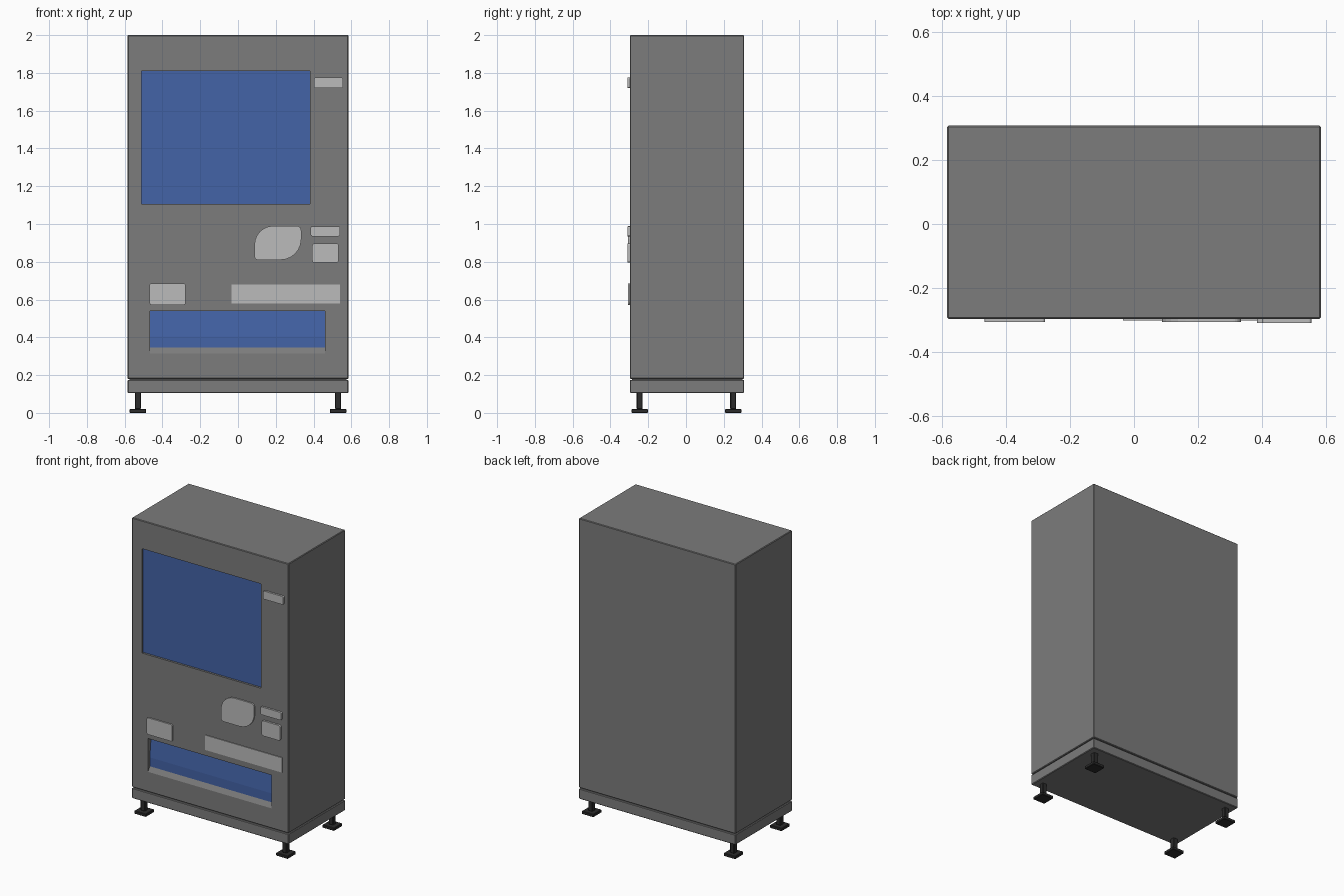
import bpy, bmesh, math
from mathutils import Vector

if "Cube" in bpy.data.objects:
    bpy.data.objects.remove(bpy.data.objects["Cube"], do_unlink=True)

FRONT, BACK, HALF_W = -0.297, 0.308, 0.585


def material(name, color):
    m = bpy.data.materials.new(name)
    m.use_nodes = True
    m.diffuse_color = (*color, 1)
    m.node_tree.nodes["Principled BSDF"].inputs["Base Color"].default_value = (*color, 1)
    return m


GREY = material("cabinet grey", (0.2, 0.2, 0.2))
BLUE = material("window blue", (0.056, 0.125, 0.39))
LIGHT = material("fitting light grey", (0.5, 0.5, 0.5))
DARK = material("foot dark grey", (0.025, 0.025, 0.025))


def finish(name, bm, mat, bevel=0):
    bmesh.ops.recalc_face_normals(bm, faces=bm.faces)
    if bevel:
        bmesh.ops.bevel(bm, geom=bm.edges[:], offset=bevel, segments=1, affect='EDGES')
    mesh = bpy.data.meshes.new(name)
    bm.to_mesh(mesh)
    bm.free()
    mesh.materials.append(mat)
    ob = bpy.data.objects.new(name, mesh)
    bpy.context.collection.objects.link(ob)
    return ob


def prism(name, points, offset, mat, bevel=0):
    """Extrude a flat outline along the offset vector."""
    bm = bmesh.new()
    face = bm.faces.new([bm.verts.new(p) for p in points])
    out = bmesh.ops.extrude_face_region(bm, geom=[face])
    moved = [v for v in out["geom"] if isinstance(v, bmesh.types.BMVert)]
    bmesh.ops.translate(bm, verts=moved, vec=Vector(offset))
    return finish(name, bm, mat, bevel)


def box(name, x, y, z, mat, bevel=0):
    pts = [(x[0], y[0], z[0]), (x[1], y[0], z[0]), (x[1], y[1], z[0]), (x[0], y[1], z[0])]
    return prism(name, pts, (0, 0, z[1] - z[0]), mat, bevel)


def plate(name, x, z, depth, radii):
    """Front fitting; radii run bottom left, bottom right, top right, top left."""
    corners = [(0, 0, 180), (1, 0, 270), (1, 1, 0), (0, 1, 90)]
    pts = []
    for (i, j, start), r in zip(corners, radii):
        cx = x[i] + (r if i == 0 else -r)
        cz = z[j] + (r if j == 0 else -r)
        for k in range(7):
            a = math.radians(start + k * 15)
            pts.append((cx + r * math.cos(a), FRONT + 0.002, cz + r * math.sin(a)))
    return prism(name, pts, (0, -depth - 0.002, 0), LIGHT)


# Cabinet and plinth
cabinet = box("cabinet", (-HALF_W, HALF_W), (FRONT, BACK), (0.18, 2.0), GREY, 0.004)
box("plinth", (-HALF_W, HALF_W), (FRONT, BACK), (0.105, 0.175), GREY, 0.004)
box("plinth_joint", (-0.575, 0.575), (FRONT + 0.01, BACK - 0.01), (0.17, 0.185), GREY)

# Display recess and delivery slot with a creased flap and sloping sill
window_cutter = box("window_cutter", (-0.51, 0.38), (-0.4, FRONT + 0.014), (1.105, 1.81), GREY)
slot_profile = [(-0.4, 0.54), (FRONT + 0.034, 0.54), (FRONT + 0.02, 0.405),
                (FRONT + 0.02, 0.345), (FRONT, 0.315), (-0.4, 0.315)]
slot_cutter = prism("slot_cutter", [(-0.465, y, z) for y, z in slot_profile],
                    (0.925, 0, 0), GREY)
bpy.context.view_layer.objects.active = cabinet
for cutter in (window_cutter, slot_cutter):
    cutter.hide_render = True
    mod = cabinet.modifiers.new("recess", 'BOOLEAN')
    mod.operation = 'DIFFERENCE'
    mod.solver = 'EXACT'
    mod.object = cutter
    bpy.ops.object.modifier_apply(modifier=mod.name)
    bpy.data.objects.remove(cutter, do_unlink=True)

# Recessed forward-facing panes are blue
cabinet.data.materials.clear()
cabinet.data.materials.append(GREY)
cabinet.data.materials.append(BLUE)
for f in cabinet.data.polygons:
    pane = f.normal.y < -0.5 and f.center.y > FRONT + 0.008 and f.center.z > 0.345
    f.material_index = 1 if pane else 0

# Front fittings
SMALL = [0.008] * 4
plate("price_display", (0.403, 0.555), (1.72, 1.775), 0.013, SMALL)
plate("note_slot", (0.385, 0.54), (0.935, 0.988), 0.013, SMALL)
plate("coin_return", (0.393, 0.532), (0.795, 0.897), 0.013, [0.012] * 4)
plate("keypad_panel", (0.087, 0.335), (0.81, 0.99), 0.009, [0.02, 0.11, 0.025, 0.1])
plate("notice_plate", (-0.468, -0.278), (0.572, 0.685), 0.009, [0.01] * 4)
plate("long_trim", (-0.035, 0.54), (0.58, 0.68), 0.005, [0.002] * 4)

# Four levelling feet
for side, sx in (("right", -1), ("left", 1)):
    for end, cy in (("front", -0.245), ("back", 0.25)):
        cx = sx * 0.53
        for part, r, z in (("pad", 0.044, (0, 0.02)), ("stem", 0.016, (0.02, 0.107))):
            box(f"{end}_{side}_foot_{part}", (cx - r, cx + r), (cy - r, cy + r), z, DARK, 0.003)
